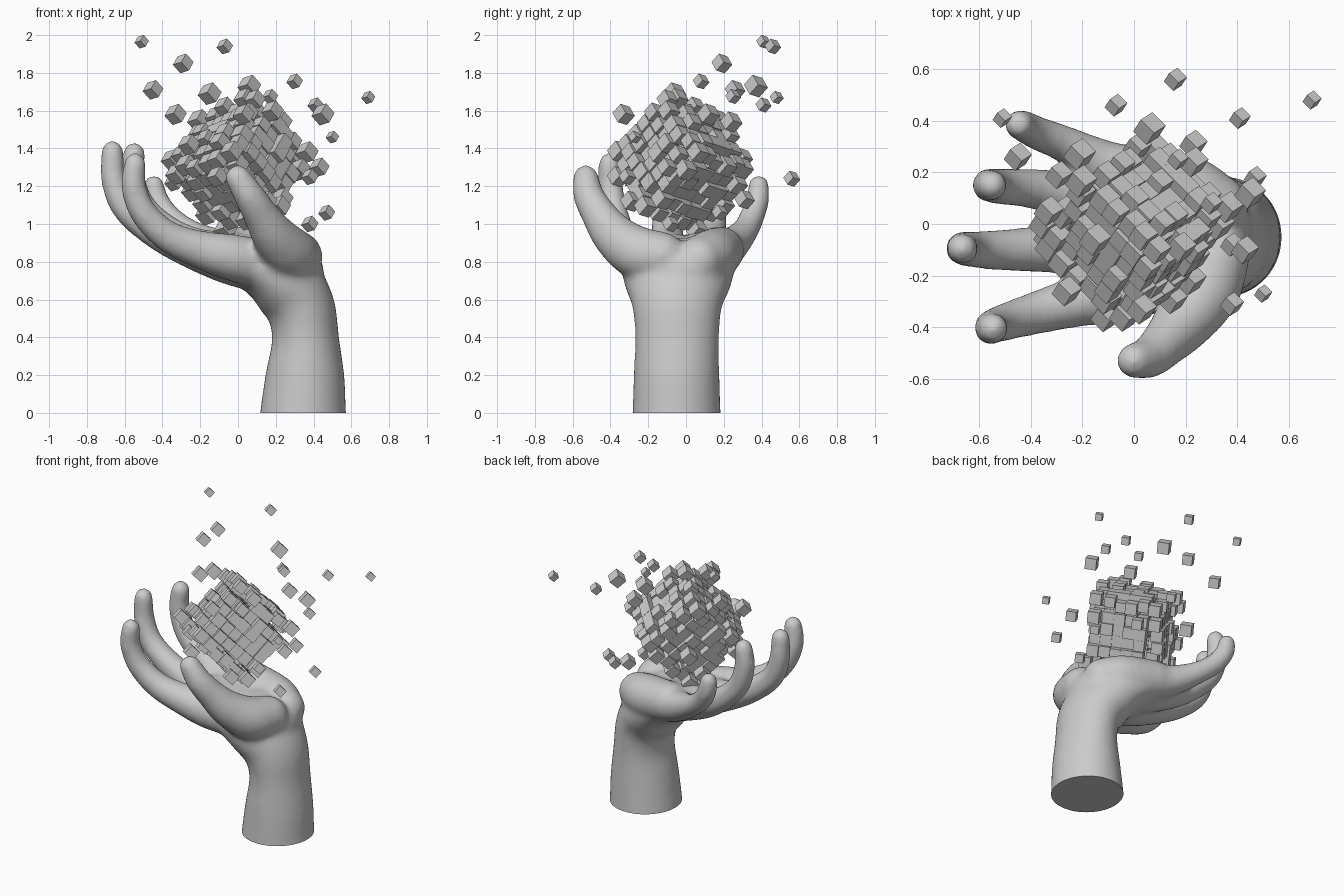
import bpy, bmesh, math, random
from mathutils import Vector, Matrix

if "Cube" in bpy.data.objects:
    bpy.data.objects.remove(bpy.data.objects["Cube"])

random.seed(7)


def link(name, bm):
    me = bpy.data.meshes.new(name)
    bm.to_mesh(me)
    bm.free()
    ob = bpy.data.objects.new(name, me)
    bpy.context.collection.objects.link(ob)
    return ob


def spline(pts, sub=5):
    """Smooth curve through points that also carry two radii."""
    p = [Vector(q) for q in pts]
    p = [p[0] * 2 - p[1]] + p + [p[-1] * 2 - p[-2]]
    out = []
    for i in range(1, len(p) - 2):
        a, b, c, d = p[i - 1:i + 3]
        for k in range(sub):
            t = k / sub
            out.append((b * 2 + (c - a) * t + (a * 2 - b * 5 + c * 4 - d) * t * t
                        + (b * 3 - a - c * 3 + d) * t ** 3) * 0.5)
    return out + [p[-2]]


def tube(bm, pts, n=28):
    """Round-ended tube; each point is x, y, z, radius [, radius towards y]."""
    path = spline([q if len(q) == 5 else (*q, q[3]) for q in pts])
    pos = [Vector(q[:3]) for q in path]
    last = len(path) - 1
    rings = []
    for i, q in enumerate(path):
        t = (pos[min(i + 1, last)] - pos[max(i - 1, 0)]).normalized()
        rings.append((pos[i], t, q[3], q[4]))

    def cap(ring, sign):
        c, t, a, b = ring
        return [(c + t * sign * a * math.sin(w), t, a * math.cos(w), b * math.cos(w))
                for w in (0.35, 0.7, 1.05, 1.35, 1.5)]

    rings = cap(rings[0], -1)[::-1] + rings + cap(rings[-1], 1)
    loops = []
    for c, t, a, b in rings:
        side = Vector((0, 1, 0))
        side = (side - t * side.dot(t)).normalized()
        up = t.cross(side)
        loops.append([bm.verts.new(c + side * b * math.cos(j * math.tau / n)
                                   + up * a * math.sin(j * math.tau / n)) for j in range(n)])
    for l, m in zip(loops, loops[1:]):
        for j in range(n):
            k = (j + 1) % n
            bm.faces.new((l[j], l[k], m[k], m[j]))
    bm.faces.new(loops[0][::-1])
    bm.faces.new(loops[-1])


bm = bmesh.new()
# forearm running into the back of the hand
tube(bm, [(.345, -.05, -.08, .237, .239), (.345, -.05, 0, .228, .234), (.355, -.05, .2, .209, .227),
          (.357, -.047, .4, .177, .222), (.33, -.047, .56, .183, .237), (.25, -.045, .68, .19, .28),
          (.12, -.04, .765, .15, .30), (-.03, -.025, .82, .115, .30), (-.15, -.01, .86, .085, .28)], 40)
# index, middle, ring and little finger, each running on through the palm
tube(bm, [(.22, -.14, .77, .13), (-.02, -.25, .82, .125), (-.22, -.30, .87, .10), (-.38, -.345, .94, .084),
          (-.50, -.38, 1.06, .074), (-.553, -.40, 1.2, .067), (-.545, -.405, 1.32, .06)])
tube(bm, [(.20, -.06, .76, .13), (-.02, -.09, .80, .13), (-.26, -.095, .87, .10), (-.45, -.10, .965, .085),
          (-.60, -.10, 1.09, .074), (-.66, -.095, 1.24, .067), (-.665, -.095, 1.385, .06)])
tube(bm, [(.20, .04, .77, .13), (0, .06, .82, .13), (-.22, .10, .88, .10), (-.38, .135, .97, .08),
          (-.51, .145, 1.1, .072), (-.56, .15, 1.25, .067), (-.55, .15, 1.375, .06)])
tube(bm, [(.20, .10, .79, .12), (.02, .17, .84, .12), (-.14, .24, .89, .095), (-.27, .31, .96, .073),
          (-.37, .35, 1.04, .068), (-.43, .38, 1.13, .063), (-.445, .385, 1.205, .057)])
# thumb, then the side and middle of the heel of the palm
tube(bm, [(.32, -.13, .83, .13), (.27, -.26, .85, .14), (.19, -.38, .94, .118), (.12, -.46, 1.05, .095),
          (.06, -.515, 1.15, .083), (0, -.53, 1.245, .07)])
tube(bm, [(.32, .07, .81, .125), (.2, .13, .83, .14), (0, .18, .86, .13)])
tube(bm, [(.32, -.03, .75, .135, .22), (.2, -.03, .80, .13, .25)])
bmesh.ops.recalc_face_normals(bm, faces=bm.faces)
hand = link("hand", bm)

# fuse the tubes into one smooth skin
rm = hand.modifiers.new("fuse", 'REMESH')
rm.mode = 'VOXEL'
rm.voxel_size = 0.016
sm = hand.modifiers.new("soften", 'SMOOTH')
sm.factor = 0.5
sm.iterations = 20
dg = bpy.context.evaluated_depsgraph_get()
skin = bpy.data.meshes.new_from_object(hand.evaluated_get(dg))
hand.modifiers.clear()

# flat cut at the bottom of the forearm
bm = bmesh.new()
bm.from_mesh(skin)
bmesh.ops.bisect_plane(bm, geom=bm.verts[:] + bm.edges[:] + bm.faces[:], dist=1e-5,
                       plane_co=(0, 0, 0), plane_no=(0, 0, 1), clear_inner=True)
bmesh.ops.holes_fill(bm, edges=[e for e in bm.edges if e.is_boundary], sides=0)
bm.to_mesh(skin)
bm.free()
hand.data = skin
bpy.context.view_layer.objects.active = hand
hand.select_set(True)
bpy.ops.object.shade_smooth_by_angle(angle=math.radians(50))

# shared tilt of all the cubes
right = Vector((1, 1, 0)).normalized()
view = Vector((.69, -.69, .22)).normalized()
top = view.cross(right).normalized()
if top.z < 0:
    top = -top
b, c = (right + top).normalized(), (right - top).normalized()
tilt = Matrix((view, c, b)).transposed()
if tilt.determinant() < 0:
    tilt = Matrix((view, b, c)).transposed()


def cube(bm, pos, size):
    bmesh.ops.create_cube(bm, size=size, matrix=Matrix.Translation(pos) @ tilt.to_4x4())


# broken-up block of small cubes; outer layers are pushed out unevenly
N, STEP = 6, 0.073
bm = bmesh.new()
for i in range(N):
    for j in range(N):
        for k in range(N):
            g = Vector((i, j, k)) - Vector((1, 1, 1)) * (N - 1) / 2
            p = g * STEP
            for ax in range(3):
                if abs(g[ax]) > N / 2 - 1:
                    p[ax] += math.copysign(random.choice((0, .005, .015, .03, .045)), g[ax])
            cube(bm, Vector((.01, -.02, 1.325)) + tilt @ p, random.uniform(.066, .078))
link("cube_block", bm)

# cubes drifting away
bm = bmesh.new()
for x, y, z, s in [(-.51, .41, 1.965, .045), (-.07, .46, 1.94, .052), (-.29, .19, 1.85, .065),
                   (-.45, .26, 1.71, .065), (.06, .37, 1.73, .075), (.30, .08, 1.755, .052),
                   (.69, .48, 1.67, .044), (.17, .25, 1.675, .05), (.41, .41, 1.63, .05),
                   (.45, .12, 1.58, .073), (.16, .56, 1.24, .053), (.47, .18, 1.06, .053),
                   (.50, -.27, 1.46, .042), (.38, -.31, 1.25, .055), (.38, -.08, 1.0, .055),
                   (.43, -.10, 1.30, .065), (-.15, -.06, 1.69, .075), (-.33, .05, 1.58, .07),
                   (.03, -.33, 1.58, .07), (.23, .31, 1.13, .065), (-.21, .27, 1.27, .075),
                   (-.35, .0, 1.34, .07), (-.34, -.05, 1.22, .06), (-.11, -.36, 1.25, .07),
                   (.23, .24, 1.54, .07), (-.26, -.26, 1.42, .07), (.15, -.29, 1.12, .07)]:
    cube(bm, (x, y, z), s)
link("loose_cubes", bm)
